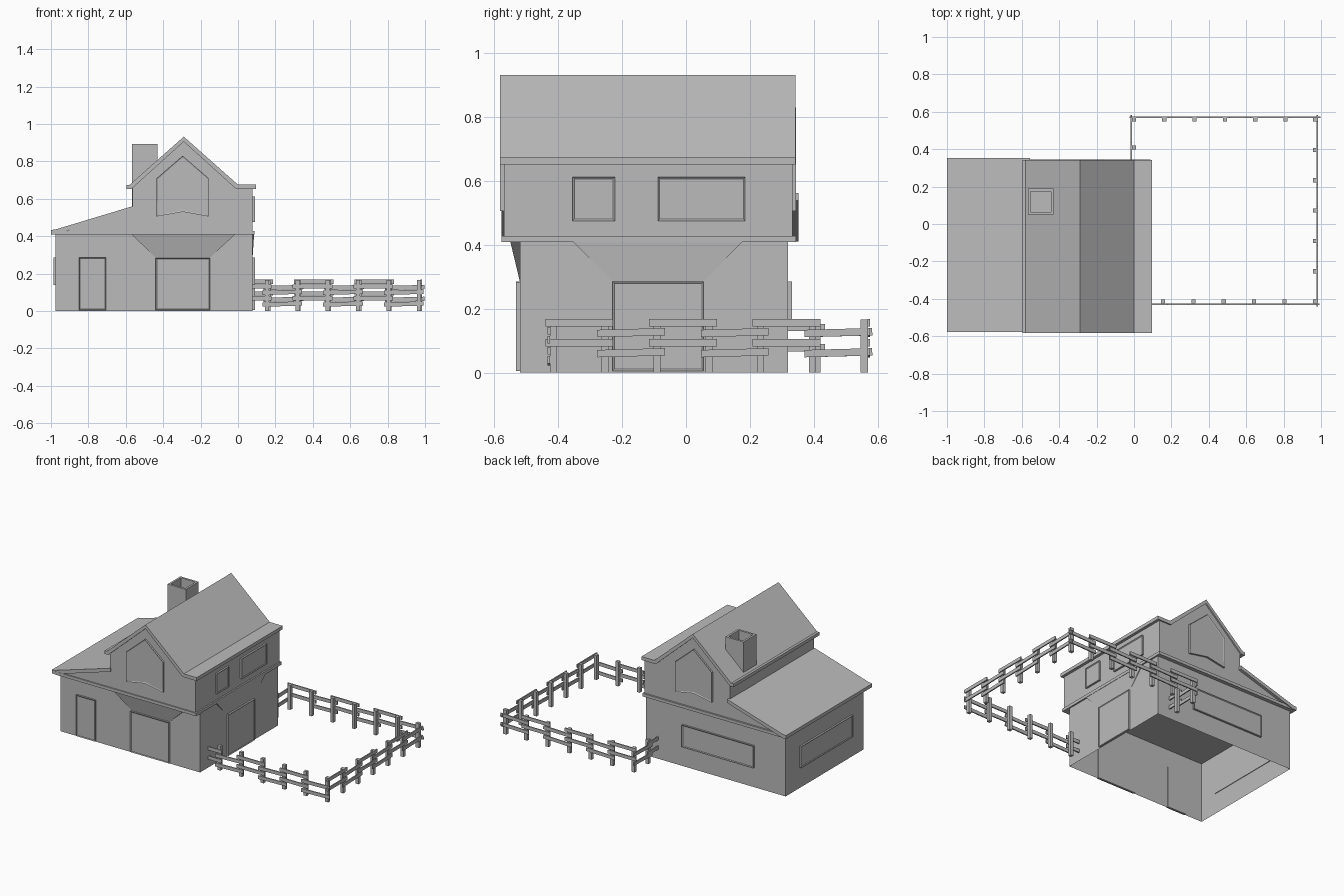
import bpy, bmesh, math
from mathutils import Matrix, Vector

cube = bpy.data.objects.get("Cube")
if cube:
    bpy.data.objects.remove(cube, do_unlink=True)

GREY = (0.5, 0.5, 0.5, 1)
mat = bpy.data.materials.new("plain grey")
mat.use_nodes = True
mat.diffuse_color = GREY
bsdf = mat.node_tree.nodes["Principled BSDF"]
bsdf.inputs["Base Color"].default_value = GREY
bsdf.inputs["Roughness"].default_value = 0.8


def finish(name, bm):
    me = bpy.data.meshes.new(name)
    bm.to_mesh(me)
    bm.free()
    me.materials.append(mat)
    ob = bpy.data.objects.new(name, me)
    bpy.context.collection.objects.link(ob)
    return ob


def box(name, x, y, z):
    bm = bmesh.new()
    add_box(bm, [sum(r) / 2 for r in (x, y, z)], [r[1] - r[0] for r in (x, y, z)])
    return finish(name, bm)


def add_box(bm, centre, size, rot=Matrix()):
    m = Matrix.Translation(centre) @ rot @ Matrix.Diagonal((*size, 1))
    bmesh.ops.create_cube(bm, size=1, matrix=m)


# Each wall maps (along, height, outward distance) to a point
LOWER_FRONT, LOWER_BACK, UPPER_FRONT, UPPER_BACK = -0.52, 0.32, -0.57, 0.333
LEFT_X, RIGHT_X = 0.078, -0.975


def facing_y(wall, sign):
    return lambda u, z, d: (u, wall + sign * d, z)


def facing_x(wall, sign):
    return lambda u, z, d: (wall + sign * d, u, z)


def prism(name, pts, place, d0, d1, caps=True, frame=0):
    """Extrude an outline, optionally sinking the outer face inside a frame."""
    bm = bmesh.new()
    a = [bm.verts.new(place(u, z, d0)) for u, z in pts]
    b = [bm.verts.new(place(u, z, d1)) for u, z in pts]
    n = len(pts)
    for i in range(n):
        j = (i + 1) % n
        bm.faces.new((a[i], a[j], b[j], b[i]))
    if caps:
        bm.faces.new(a)
        outer = bm.faces.new(b)
    bmesh.ops.recalc_face_normals(bm, faces=bm.faces)
    if frame:
        bmesh.ops.inset_individual(bm, faces=[outer], thickness=frame, depth=-0.004)
    return finish(name, bm)


def rect(u0, u1, z0, z1):
    return [(u0, z0), (u1, z0), (u1, z1), (u0, z1)]


def panel(name, pts, place):
    return prism(name, pts, place, -0.004, 0.012, frame=0.008)


def flare(name, low, high, depth, place):
    """Sloped hood widening from a door head up to the floor band."""
    bm = bmesh.new()
    for u in low:
        bm.verts.new(place(u, 0.285, 0))
    for u in high:
        for d in (0, depth):
            bm.verts.new(place(u, 0.41, d))
    bmesh.ops.convex_hull(bm, input=bm.verts)
    bmesh.ops.dissolve_limit(bm, angle_limit=0.01, verts=bm.verts, edges=bm.edges)
    return finish(name, bm)


# Ground floor shell, open underneath, and the band above it
prism("ground_floor_walls", rect(RIGHT_X, LEFT_X, LOWER_FRONT, LOWER_BACK),
      lambda x, y, z: (x, y, z), 0, 0.41, caps=False)
box("floor_band", (-0.98, 0.088), (-0.578, 0.345), (0.408, 0.428))

# Upper floor and side loft
along_y = lambda x, z, y: (x, y, z)
prism("upper_floor", [(-0.565, 0.42), (LEFT_X, 0.42), (LEFT_X, 0.66), (0, 0.66),
                      (-0.29, 0.915), (-0.565, 0.662)], along_y, UPPER_FRONT, UPPER_BACK)
prism("side_loft", [(-0.94, 0.42), (-0.56, 0.42), (-0.56, 0.545)],
      along_y, UPPER_FRONT, UPPER_BACK)

# Roofs
prism("main_roof", [(-0.597, 0.652), (-0.597, 0.674), (-0.58, 0.674), (-0.29, 0.932),
                    (0, 0.675), (0.097, 0.675), (0.097, 0.652), (-0.01, 0.652),
                    (-0.29, 0.905), (-0.57, 0.652)], along_y, -0.583, 0.342)
prism("side_roof", [(-1, 0.41), (-1, 0.433), (-0.975, 0.436), (-0.557, 0.562),
                    (-0.557, 0.538), (-0.93, 0.424), (-0.97, 0.41)], along_y, -0.577, 0.352)

# Hollow chimney
bm = bmesh.new()
add_box(bm, (-0.498, 0.12, 0.725), (0.137, 0.138, 0.336))
top = max(bm.faces, key=lambda f: f.calc_center_median().z)
bmesh.ops.inset_individual(bm, faces=[top], thickness=0.02)
bmesh.ops.inset_individual(bm, faces=[top], thickness=0.0001, depth=-0.08)
finish("chimney", bm)

# Doors and windows
front, back = facing_y(LOWER_FRONT, -1), facing_y(LOWER_BACK, 1)
left, right = facing_x(LEFT_X, 1), facing_x(RIGHT_X, -1)
panel("front_door", rect(-0.85, -0.705, 0.005, 0.285), front)
panel("front_barn_door", rect(-0.44, -0.15, 0.005, 0.283), front)
panel("left_barn_door", rect(-0.23, 0.055, 0.005, 0.285), left)
panel("left_small_window", rect(-0.355, -0.223, 0.475, 0.612), left)
panel("left_large_window", rect(-0.088, 0.185, 0.475, 0.612), left)
panel("back_window", rect(-0.74, -0.2, 0.135, 0.285), back)
panel("right_window", rect(-0.39, 0.17, 0.14, 0.285), right)
gable = [(-0.435, 0.505), (-0.296, 0.53), (-0.157, 0.505), (-0.157, 0.71),
         (-0.296, 0.83), (-0.435, 0.71)]
panel("front_gable_window", gable, facing_y(UPPER_FRONT, -1))
panel("back_gable_window", gable, facing_y(UPPER_BACK, 1))
flare("front_door_hood", (-0.44, -0.15), (-0.57, -0.015), 0.03, front)
flare("left_door_hood", (-0.23, 0.055), (-0.355, 0.177), 0.008, left)


# Fence: posts with overlapping plank pairs that step up and down
def fence(name, start, end, bays, outward, parity, drop=0, first_post=0):
    bm = bmesh.new()
    start, end, outward = Vector(start), Vector(end), Vector(outward)
    step = (end - start) / bays
    turn = Matrix.Rotation(math.atan2(step.y, step.x), 4, "Z")
    for i in range(bays + 1):
        p = start + step * i
        if i >= first_post:
            add_box(bm, (p.x, p.y, 0.083), (0.022, 0.022, 0.166))
        if i == bays:
            break
        low = (i + parity) % 2
        tilt = turn @ Matrix.Rotation(math.radians(-1.5 * low), 4, "Y")
        mid = p + step / 2 + outward * 0.014
        for z in (0.156, 0.093):
            add_box(bm, (mid.x, mid.y, z - 0.031 * low - drop),
                    (step.length + 0.05, 0.008, 0.023), tilt)
    return finish(name, bm)


fence("back_fence", (0, 0.558), (0.972, 0.558), 6, (0, 1), 0)
fence("left_fence", (0.967, -0.415), (0.967, 0.558), 6, (1, 0), 0)
fence("front_fence", (0.155, -0.415), (0.967, -0.415), 5, (0, -1), 1, 0.025)
fence("inner_fence", (0, 0.41), (0, 0.558), 1, (-1, 0), 1)
fence("front_fence_end", (0.09, -0.415), (0.155, -0.415), 1, (0, -1), 0, 0.025, 1)
fence("inner_fence_end", (0, 0.345), (0, 0.41), 1, (-1, 0), 0, 0.015, 1)
